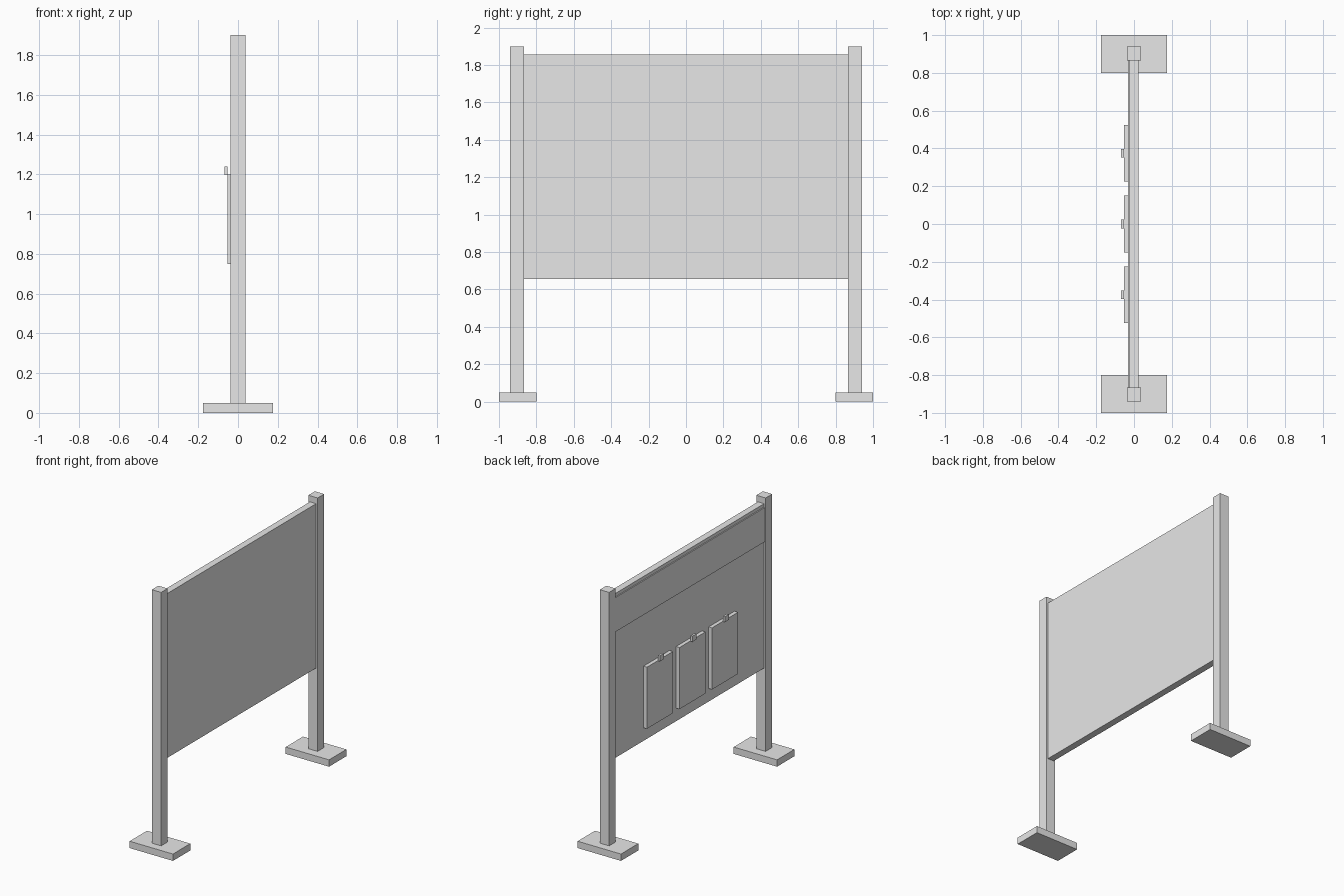
import bpy

# Remove the default cube
cube = bpy.data.objects.get("Cube")
if cube:
    bpy.data.objects.remove(cube, do_unlink=True)

GREY = (0.8, 0.8, 0.8, 1.0)
grey = bpy.data.materials.new("light_grey")
grey.use_nodes = True
grey.diffuse_color = GREY
grey.node_tree.nodes["Principled BSDF"].inputs["Base Color"].default_value = GREY


def box(name, x, y, z):
    """Box spanning the (min, max) range given on each axis."""
    spans = (x, y, z)
    bpy.ops.mesh.primitive_cube_add(size=1, location=[(a + b) / 2 for a, b in spans])
    obj = bpy.context.object
    obj.name = name
    obj.scale = [b - a for a, b in spans]
    bpy.ops.object.transform_apply(location=False, rotation=False, scale=True)
    obj.data.materials.append(grey)
    return obj


def centred(middle, width):
    return (middle - width / 2, middle + width / 2)


# Posts and their feet, one at each end
for side, end in ((-1, "front"), (1, "back")):
    box(end + "_foot", centred(0, 0.35), centred(side * 0.9, 0.2), (0, 0.05))
    box(end + "_post", centred(0, 0.075), centred(side * 0.9025, 0.075), (0.05, 1.9))

# Board between the posts, with a raised header strip
box("board", centred(0, 0.05), centred(0, 1.73), (0.655, 1.855))
box("header_strip", (-0.0325, -0.025), centred(0, 1.73), (1.58, 1.83))

# Three hanging notice plates, each with a clip on its upper edge
for i, y in enumerate((-0.375, 0, 0.375), 1):
    box(f"notice_plate_{i}", (-0.0525, -0.025), centred(y, 0.3), (0.75, 1.2))
    box(f"notice_clip_{i}", (-0.0675, -0.0525), centred(y, 0.045), (1.197, 1.238))
